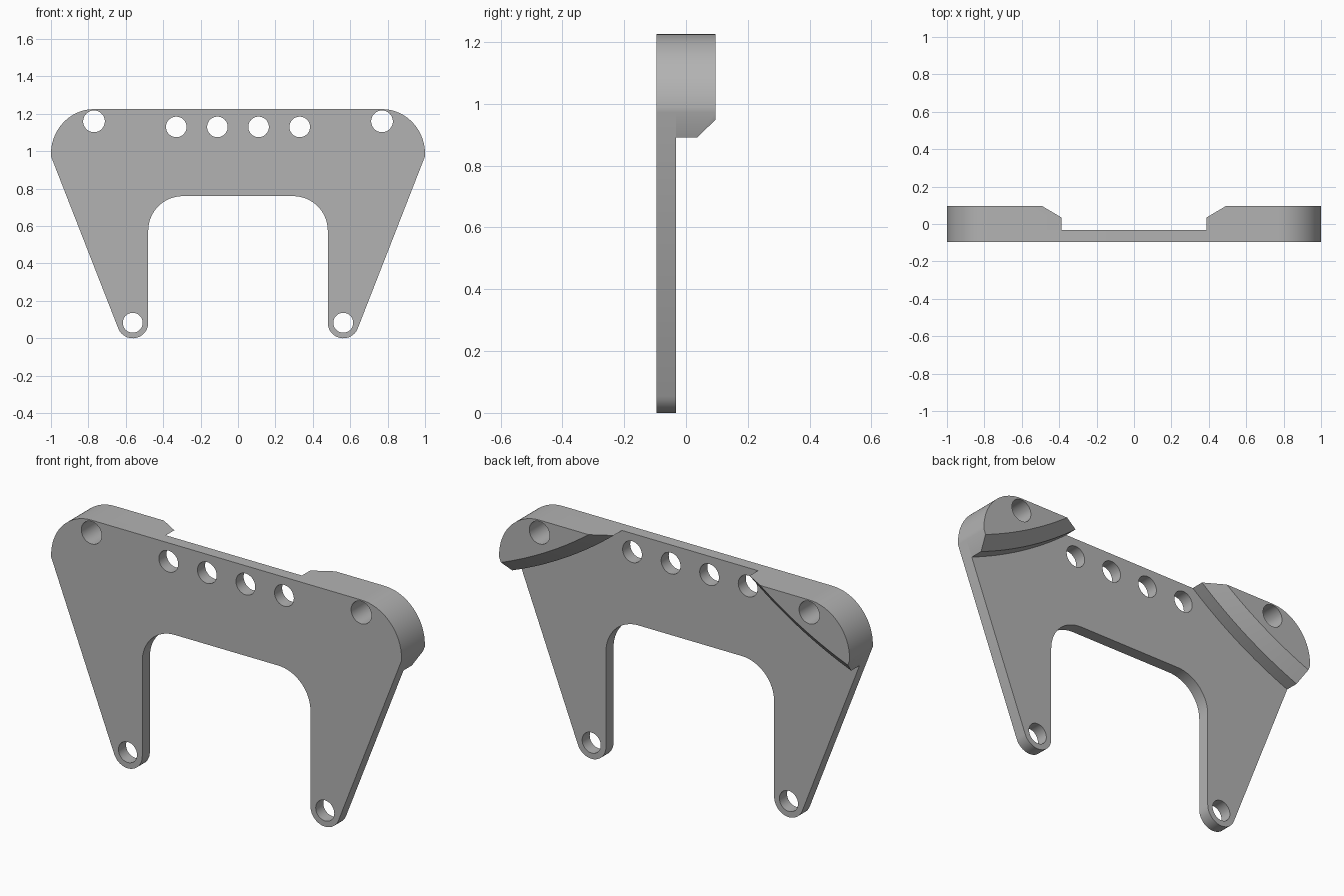
import bpy, bmesh, math
from mathutils import Vector, Matrix
from mathutils.geometry import intersect_line_sphere_2d

cube = bpy.data.objects.get("Cube")
if cube:
    bpy.data.objects.remove(cube, do_unlink=True)

FRONT, PLATE_BACK, CHAMFER_START, BACK = -0.095, -0.033, 0.035, 0.095
TOP = 1.225
FOOT, FOOT_R = Vector((0.563, 0.083)), 0.083
SHOULDER = Vector((0.77, 0.985))

grey = bpy.data.materials.new("plain_grey")
grey.use_nodes = True
colour = (0.45, 0.45, 0.45, 1)
grey.diffuse_color = colour
grey.node_tree.nodes["Principled BSDF"].inputs["Base Color"].default_value = colour


def arc(centre, rx, rz, start, end, steps):
    """Points on an elliptical arc in the x-z plane, angles in degrees."""
    angles = [math.radians(start + (end - start) * i / steps) for i in range(steps + 1)]
    return [Vector((centre[0] + rx * math.cos(a), centre[1] + rz * math.sin(a))) for a in angles]


def loft(name, levels):
    """Solid through matching x-z outlines, each placed at its own y."""
    bm = bmesh.new()
    rings = [[bm.verts.new((p.x, y, p.y)) for p in pts] for y, pts in levels]
    for a, b in zip(rings, rings[1:]):
        for i in range(len(a)):
            j = (i + 1) % len(a)
            bm.faces.new((a[i], a[j], b[j], b[i]))
    bm.faces.new(rings[0])
    bm.faces.new(rings[-1])
    bmesh.ops.recalc_face_normals(bm, faces=bm.faces)
    mesh = bpy.data.meshes.new(name)
    bm.to_mesh(mesh)
    bm.free()
    mesh.materials.append(grey)
    obj = bpy.data.objects.new(name, mesh)
    bpy.context.collection.objects.link(obj)
    return obj


def drill(obj, holes):
    """Cut round holes (x, z, radius) straight through along y."""
    bm = bmesh.new()
    for x, z, r in holes:
        place = Matrix.Translation((x, 0, z)) @ Matrix.Rotation(math.pi / 2, 4, 'X')
        bmesh.ops.create_cone(bm, cap_ends=True, segments=48, radius1=r, radius2=r,
                              depth=1, matrix=place)
    mesh = bpy.data.meshes.new("hole_cutter")
    bm.to_mesh(mesh)
    bm.free()
    mesh.materials.append(grey)
    cutter = bpy.data.objects.new("hole_cutter", mesh)
    bpy.context.collection.objects.link(cutter)
    cutter.hide_render = True
    mod = obj.modifiers.new("holes", 'BOOLEAN')
    mod.operation, mod.solver, mod.object = 'DIFFERENCE', 'EXACT', cutter
    bpy.ops.object.select_all(action='DESELECT')
    bpy.context.view_layer.objects.active = obj
    obj.select_set(True)
    bpy.ops.object.modifier_apply(modifier=mod.name)
    bpy.data.objects.remove(cutter, do_unlink=True)
    bpy.ops.object.shade_smooth_by_angle(angle=math.radians(30))


def mirrored(pts):
    return [Vector((-p.x, p.y)) for p in reversed(pts)]


# Bracket plate: half outline from the inner arch to the top, then mirrored
shoulder_arc = arc(SHOULDER, 0.23, TOP - SHOULDER.y, -3, 90, 24)
foot_arc = arc(FOOT, FOOT_R, FOOT_R, 180, 339, 20)
arch_arc = arc((0.295, 0.575), 0.185, 0.185, 90, 0, 16)
half = arch_arc + foot_arc + shoulder_arc
outline = half + mirrored(half)
plate = loft("bracket_plate", [(FRONT, outline), (PLATE_BACK, outline)])

shoulder_hole = (0.77, 1.16, 0.058)
holes = [(s * x, z, r) for s in (-1, 1) for x, z, r in
         [(0.11, 1.13, 0.055), (0.33, 1.13, 0.055), (FOOT.x, FOOT.y, 0.053), shoulder_hole]]
drill(plate, holes)

# Shoulder bosses: inner edge is a shallow arc, chamfered toward the back
edge_low, edge_high = foot_arc[-1], shoulder_arc[0]
top_end = Vector((0.388, TOP))
low_end = edge_low.lerp(edge_high, (0.89 - edge_low.y) / (edge_high.y - edge_low.y))
chord = low_end - top_end
sagitta = 0.025
radius = chord.length_squared / (8 * sagitta) + sagitta / 2
normal = Vector((-chord.y, chord.x)).normalized()
centre = (top_end + low_end) / 2 + normal * (radius - sagitta)


def boss_outline(inset):
    r = radius - inset
    hits = intersect_line_sphere_2d(edge_low, edge_high, centre, r, False)
    low = min((h for h in hits if h), key=lambda h: h.y)
    top = Vector((centre.x - math.sqrt(r * r - (TOP - centre.y) ** 2), TOP))
    ends = [math.degrees(math.atan2(*(p - centre).yx)) for p in (top, low)]
    return arc(centre, r, r, ends[0], ends[1], 16) + shoulder_arc


for side, name in ((1, "left_boss"), (-1, "right_boss")):
    body, crest = boss_outline(0), boss_outline(0.062)
    if side < 0:
        body, crest = mirrored(body), mirrored(crest)
    boss = loft(name, [(PLATE_BACK, body), (CHAMFER_START, body), (BACK, crest)])
    drill(boss, [(side * shoulder_hole[0],) + shoulder_hole[1:]])
